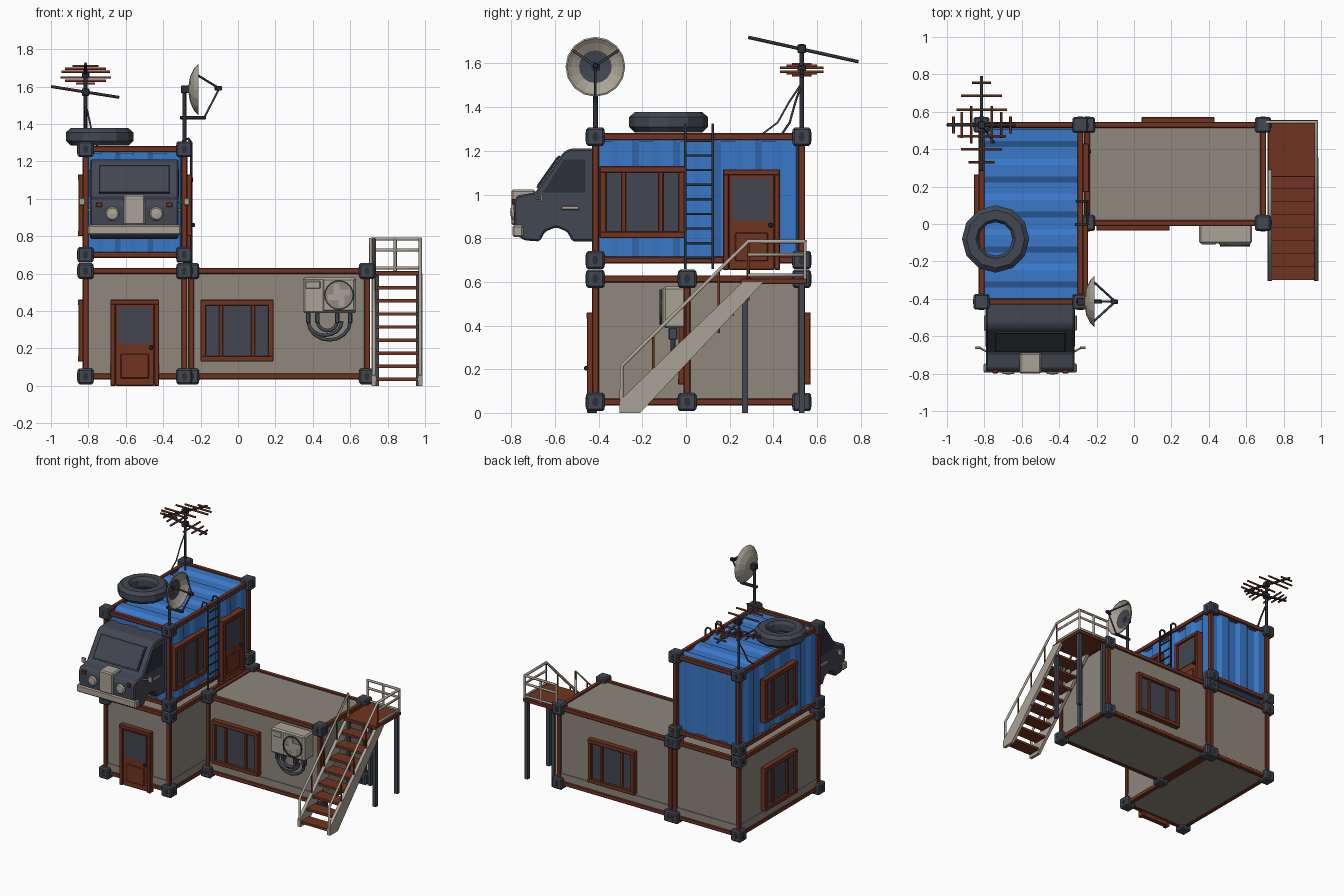
import bpy, bmesh, math
from mathutils import Matrix, Vector

if "Cube" in bpy.data.objects:
    bpy.data.objects.remove(bpy.data.objects["Cube"])


def color(name, r, g, b):
    m = bpy.data.materials.new(name)
    m.diffuse_color = [((c / 255 + 0.055) / 1.055) ** 2.4 for c in (r, g, b)] + [1]
    m.use_nodes = True
    m.node_tree.nodes["Principled BSDF"].inputs["Base Color"].default_value = m.diffuse_color
    return m


BLUE = color("blue_paint", 57, 120, 200)
WALL = color("wall_grey", 142, 135, 124)
RUST = color("rust_brown", 112, 52, 32)
SLATE = color("slate_metal", 66, 71, 82)
LIGHT = color("pale_grey", 170, 163, 150)
GLASS = color("dark_glass", 66, 70, 80)
BLACK = color("black_steel", 44, 48, 56)


def finish(bm, name, mats, mat=None):
    bmesh.ops.recalc_face_normals(bm, faces=bm.faces[:])
    me = bpy.data.meshes.new(name)
    bm.to_mesh(me)
    bm.free()
    for m in mats if isinstance(mats, list) else [mats]:
        me.materials.append(m)
    ob = bpy.data.objects.new(name, me)
    bpy.context.collection.objects.link(ob)
    if mat:
        ob.matrix_world = mat
    return ob


def boxes(name, items, m, bevel=0, mat=None):
    bm = bmesh.new()
    for lo, hi in items:
        lo, hi = Vector(lo), Vector(hi)
        bmesh.ops.create_cube(bm, size=1, matrix=Matrix.Translation((lo + hi) / 2) @ Matrix.Diagonal((*(hi - lo), 1)))
    if bevel:
        bmesh.ops.bevel(bm, geom=bm.edges[:], offset=bevel, segments=1, affect='EDGES')
    return finish(bm, name, m, mat)


def tubes(name, paths, r, m, res=1, mat=None):
    cu = bpy.data.curves.new(name, 'CURVE')
    cu.dimensions, cu.bevel_depth, cu.bevel_resolution, cu.use_fill_caps = '3D', r, res, True
    for p in paths:
        s = cu.splines.new('POLY')
        s.points.add(len(p) - 1)
        for q, co in zip(s.points, p):
            q.co = (*co, 1)
    tmp = bpy.data.objects.new(name + "_curve", cu)
    bpy.context.collection.objects.link(tmp)
    me = bpy.data.meshes.new_from_object(tmp.evaluated_get(bpy.context.evaluated_depsgraph_get()))
    bpy.data.objects.remove(tmp)
    bm = bmesh.new()
    bm.from_mesh(me)
    return finish(bm, name, m, mat)


def prism(name, pts, lo, hi, m, axis='x', bevel=0):
    bm = bmesh.new()
    to3 = (lambda p, d: (d, *p)) if axis == 'x' else (lambda p, d: (*p, d))
    f = bm.faces.new([bm.verts.new(to3(p, lo)) for p in pts])
    ex = bmesh.ops.extrude_face_region(bm, geom=[f])['geom']
    bmesh.ops.translate(bm, verts=[v for v in ex if isinstance(v, bmesh.types.BMVert)], vec=to3((0, 0), hi - lo))
    if bevel:
        bmesh.ops.bevel(bm, geom=bm.edges[:], offset=bevel, segments=1, affect='EDGES')
    return finish(bm, name, m)


def lathe(name, prof, n, m, mat, closed=True):
    bm = bmesh.new()
    vs = [bm.verts.new((r, 0, h)) for r, h in prof]
    es = [bm.edges.new((vs[i - 1], vs[i])) for i in range(0 if closed else 1, len(vs))]
    bmesh.ops.spin(bm, geom=vs + es, axis=(0, 0, 1), cent=(0, 0, 0), angle=2 * math.pi, steps=n)
    bmesh.ops.remove_doubles(bm, verts=bm.verts[:], dist=1e-4)
    return finish(bm, name, m, mat)


def place(x, y, z, deg=0):  # local -y becomes the outward wall direction
    return Matrix.Translation((x, y, z)) @ Matrix.Rotation(math.radians(deg), 4, 'Z')


# ---- container frames: corner castings with oval sockets, square beams
def frame(name, xs, ys, zs):
    c = [(x, y, z) for x in xs for y in ys for z in zs]
    h, b = 0.042, 0.016
    boxes(name + "_corner_blocks", [([k - h for k in p], [k + h for k in p]) for p in c], SLATE, 0.009)
    bm = bmesh.new()
    for p in c:
        for a in (0, 90, 180, 270):
            M = place(*p, a) @ Matrix.Translation((0, -h, 0)) @ Matrix.Rotation(math.pi / 2, 4, 'X')
            bmesh.ops.create_cone(bm, cap_ends=True, segments=12, radius1=1, radius2=1, depth=1,
                                  matrix=M @ Matrix.Diagonal((0.014, 0.022, 0.005, 1)))
    finish(bm, name + "_corner_sockets", BLACK)
    beams = []
    for p in c:
        for i, ends in enumerate((xs, ys, zs)):
            if p[i] == ends[0]:
                q = list(p)
                q[i] = ends[1]
                beams.append(([k - b for k in p], [k + b for k in q]))
    boxes(name + "_beams", beams, RUST, 0.004)


frame("left_base", (-0.815, -0.287), (-0.415, 0.53), (0.05, 0.614))
frame("right_base", (-0.25, 0.69), (0.005, 0.53), (0.05, 0.614))
frame("upper", (-0.815, -0.287), (-0.415, 0.53), (0.70, 1.265))
for n, x0, x1, y0 in (("left", -0.818, -0.284, -0.418), ("right", -0.253, 0.693, 0.002)):
    boxes(n + "_base_walls", [((x0, y0, 0.04), (x1, 0.533, 0.62))], WALL)
    boxes(n + "_base_plinth", [((x0 - .006, y0 - .006, 0.04), (x1 + .006, 0.539, 0.12))], WALL)


# ---- corrugated blue container
def ribs(a, b, n):
    out = []
    for i in range(n):
        for t, d in ((0.05, -1), (0.38, -1), (0.55, 1), (0.88, 1)):
            out.append((a + (b - a) * (i + t) / n, 0.009 * d))
    return out


X0, X1, Y0, Y1 = -0.812, -0.29, -0.412, 0.527
outline = [(x, Y0 - d) for x, d in ribs(X0, X1, 3)] + [(X1 + d, y) for y, d in ribs(Y0, Y1, 5)]
outline += [(x, Y1 + d) for x, d in ribs(X1, X0, 3)] + [(X0 - d, y) for y, d in ribs(Y1, Y0, 5)]
prism("upper_walls", outline, 0.69, 1.255, BLUE, 'z')
prism("upper_roof", [(Y0, 1.24)] + [(y, 1.266 + d) for y, d in ribs(Y0, Y1, 5)] + [(Y1, 1.24)], X0, X1, BLUE)


# ---- windows and doors
def window(name, x, y, z, deg, w=0.39, h=0.33, d=0.036):
    M, a, t = place(x, y, z, deg), w / 2, 0.03
    bars = [((-a, -d, 0), (t - a, .01, h)), ((a - t, -d, 0), (a, .01, h)),
            ((-a, -d - .002, 0), (a, .01, t)), ((-a, -d - .002, h - t), (a, .01, h))]
    bars += [((k - .011, -d + .006, 0), (k + .011, .01, h)) for k in (-0.085, 0.085)]
    boxes(name + "_frame", bars, RUST, 0.003, M)
    boxes(name + "_glass", [((.01 - a, -d + .018, .01), (a - .01, .01, h - .01))], GLASS, 0, M)


def door(name, x, y, z, deg, w=0.26, h=0.46, d=0.036):
    M, a, t = place(x, y, z, deg), w / 2, 0.026
    bars = [((-a, -d, 0), (t - a, .01, h)), ((a - t, -d, 0), (a, .01, h)), ((-a, -d - .002, h - t), (a, .01, h)),
            ((t - a, -d + .012, 0), (a - t, .01, h)), ((-.075, -d + .004, .04), (.075, 0, .17))]
    boxes(name, bars, RUST, 0.003, M)
    boxes(name + "_pane", [((-.09, -d + .008, .225), (.09, 0, .42))], GLASS, 0, M)
    boxes(name + "_knob", [((a - .052, -d - .012, .195), (a - .032, -d + .02, .215))], BLACK, 0.004, M)


window("front_window", -0.005, 0.002, 0.13, 0)
window("back_window", 0.235, 0.533, 0.13, 180)
window("left_lower_window", -0.818, 0.07, 0.13, -90)
window("left_upper_window", -0.818, 0.07, 0.80, -90)
window("right_upper_window", -0.284, -0.2, 0.80, 90)
door("front_door", -0.552, -0.418, 0.0, 0)
door("upper_door", -0.284, 0.30, 0.655, 90, d=0.042)

# ---- vehicle cab fixed to the front of the upper container
side = [(-.40, 1.21), (-.53, 1.21), (-.56, 1.195), (-.69, 1.01), (-.775, 0.995), (-.79, 0.96), (-.785, 0.82),
        (-.74, .79), (-.67, .785), (-.645, .83), (-.595, .85), (-.545, .83), (-.52, .785), (-.40, .785)]
prism("cab_body", side, -0.79, -0.318, SLATE, 'x', 0.008)
slope = Matrix.Translation((-.554, -.629, 1.103)) @ Matrix.Rotation(math.atan2(.185, .13), 4, 'X')
boxes("cab_windshield", [((-.19, -.09, -.003), (.19, .09, .006))], BLACK, 0, slope)
boxes("cab_windshield_glass", [((-.18, -.08, 0), (.18, .08, .009))], GLASS, 0, slope)
for s, n in ((-1, "left"), (1, "right")):
    cx = lambda k: -0.554 + s * k
    prism(f"cab_{n}_side_window", [(-.655, 1.01), (-.56, 1.16), (-.46, 1.16), (-.46, 1.01)],
          *sorted((cx(.23), cx(.2395))), BLACK)
    boxes(f"cab_{n}_handle", [((cx(.24) - .008, -.57, .93), (cx(.24) + .008, -.49, .948))], LIGHT, 0.003)
    tubes(f"cab_{n}_mirror_arm", [[(cx(.22), -.69, .98), (cx(.275), -.66, .985)]], 0.005, LIGHT)
    boxes(f"cab_{n}_mirror", [((cx(.28) - .016, -.668, .965), (cx(.28) + .016, -.655, 1.005))], LIGHT, 0.003)
    lamp = Matrix.Translation((cx(.118), -.785, .92)) @ Matrix.Rotation(math.pi / 2, 4, 'X')
    lathe(f"cab_{n}_headlight", [(0, 0.02), (.03, .016), (.04, .0), (.04, -.03), (0, -.03)], 12, LIGHT, lamp, False)
    boxes(f"cab_{n}_signal", [((cx(.188) - .016, -.798, .955), (cx(.188) + .016, -.77, .98))], RUST, 0.003)
boxes("cab_grille", [((-.612, -.80, .86), (-.496, -.69, 1.022))], LIGHT, 0.008)
boxes("cab_bumper", [((-.804, -.795, .805), (-.304, -.745, .86))], LIGHT, 0.008)

# ---- spare tyre on the roof
lathe("roof_tyre", [(.105, 1.285), (.155, 1.285), (.18, 1.31), (.18, 1.355), (.155, 1.377), (.105, 1.377),
                    (.09, 1.355), (.09, 1.31)], 12, SLATE, place(-.74, -.08, 0))

# ---- satellite dish facing right
tubes("dish_pole", [[(-.287, -.415, 1.29), (-.287, -.415, 1.6)]], 0.011, BLACK, 2)
boxes("dish_mount", [((-.305, -.435, 1.565), (-.255, -.395, 1.605)), ((-.31, -.425, 1.425), (-.17, -.405, 1.443))],
      BLACK, 0.003)
bowl = lathe("dish_bowl", [(0, .0), (.07, .012), (.115, .034), (.137, .056), (.13, .058), (.11, .042), (.075, .022), (0, .008)],
             16, [LIGHT, SLATE], Matrix.Translation((-.268, -.415, 1.585)) @ Matrix.Rotation(math.pi / 2, 4, 'Y'), False)
for f in bowl.data.polygons:  # dark centre on the inner side
    c = f.center
    if f.normal.z > 0 and math.hypot(c.x, c.y) < 0.07:
        f.material_index = 1
feed = (-.10, -.415, 1.59)
tubes("dish_feed_arms", [[(-.18, -.415, 1.435), feed], [(-.215, -.31, 1.66), feed], [(-.215, -.52, 1.66), feed]], 0.006, SLATE)
boxes("dish_feed", [((-.125, -.427, 1.578), (-.085, -.403, 1.602))], BLACK, 0.004)

# ---- roof antenna: mast, two crossed booms and their elements
ax, ay = -.815, .53
tubes("antenna_mast", [[(ax, ay, 1.29), (ax, ay, 1.69)]], 0.01, BLACK, 2)
tubes("antenna_booms", [[(ax, .285, 1.72), (ax, .79, 1.608)], [(-1, ay, 1.6), (-.635, ay, 1.542)]], 0.009, BLACK)
boxes("antenna_clamps", [((ax - .02, ay - .02, z - .02), (ax + .02, ay + .02, z + .02)) for z in (1.57, 1.667)], BLACK, 0.004)
els = [[(ax - w, y, 1.72 - .222 * (y - .285)), (ax + w, y, 1.72 - .222 * (y - .285))]
       for y, w in ((.33, .07), (.40, .11), (.47, .13), (.61, .135), (.685, .11), (.755, .05))]
els += [[(x, ay - w, 1.442 - .159 * x), (x, ay + w, 1.442 - .159 * x)]
        for x, w in ((-.965, .045), (-.92, .07), (-.87, .1), (-.76, .1), (-.71, .07), (-.66, .045))]
tubes("antenna_elements", els, 0.007, RUST)
tubes("antenna_cables", [[(ax + dx * k, ay + dy * k, z) for k, z in ((0, 1.51), (.06, 1.42), (.11, 1.33), (.19, 1.27))]
                         for dx, dy in ((0, -1), (.35, -.5))], 0.005, SLATE)

# ---- roof ladder on the right wall
tubes("ladder_rails", [[(-.25, y, .66), (-.25, y, 1.30), (-.265, y, 1.32), (-.29, y, 1.32), (-.31, y, 1.26)]
                       for y in (-.003, .122)], 0.007, BLACK)
tubes("ladder_rungs", [[(-.25, -.003, .71 + .067 * i), (-.25, .122, .71 + .067 * i)] for i in range(9)], 0.006, BLACK)

# ---- air conditioner with hoses
boxes("ac_body", [((.347, -.105, .388), (.632, .01, .578))], LIGHT, 0.01)
boxes("ac_panels", [((.455, -.113, .4), (.622, -.1, .57)), ((.36, -.109, .52), (.44, -.1, .56))], LIGHT, 0.004)
face = Matrix.Translation((.54, -.113, .485)) @ Matrix.Rotation(math.pi / 2, 4, 'X')
lathe("ac_fan_recess", [(0, .002), (.074, .002), (.074, -.002), (0, -.002)], 20, WALL, face, False)
lathe("ac_fan_ring", [(.072, -.002), (.072, .008), (.08, .008), (.08, -.002)], 20, BLACK, face)
for i in range(4):
    boxes(f"ac_fan_blade_{i + 1}", [((.0, -.002, .002), (.06, .03, .006))], LIGHT, 0, face @ Matrix.Rotation(i * math.pi / 2, 4, 'Z'))
boxes("ac_brackets", [((x - .012, -.08, .335), (x + .012, -.04, .39)) for x in (.375, .425, .53, .60)], SLATE, 0.004)
tubes("ac_hoses", [[(cx - r * math.cos(t * math.pi / 8), -.06, .345 - (d * math.sin(t * math.pi / 8))) for t in range(9)]
                   for cx, r, d in ((.4875, .112, .10), (.4775, .052, .05), (.465, .09, .075))], 0.011, SLATE)

# ---- stairs, platform and railings
boxes("stair_platform", [((.715, .25, .59), (.985, .555, .615))], RUST, 0.003)
boxes("stair_treads", [((.73, -.30 + .07 * i, .025 + .07 * i), (.965, -.20 + .07 * i, .043 + .07 * i)) for i in range(8)], RUST)
boxes("platform_posts", [((x - .013, y - .013, 0), (x + .013, y + .013, .6)) for x in (.74, .965) for y in (.27, .53)], SLATE)
string = [(-.305, 0), (-.305, .055), (.26, .60), (.355, .60), (-.21, 0)]
for n, x in (("inner", .727), ("outer", .975)):
    prism(f"{n}_stringer", string, x - .012, x + .012, LIGHT)
    rail = [(x, -.295, .03), (x, -.295, .215), (x, .285, .785)]
    tubes(f"{n}_handrail", [rail + ([(x, .545, .785)] if n == "outer" else [(x, .285, .6)])], 0.01, LIGHT)
    tubes(f"{n}_balusters", [[(x, y, .29 + .975 * y - .07), (x, y, .505 + .975 * y)] for y in (-.15, 0, .15)]
          + [[(x, .285, .6), (x, .285, .785)]], 0.006, RUST)
tubes("platform_rails", [[(.975, .285, z), (.975, .545, z), (.71, .545, z)] for z in (.63, .725)]
      + [[(.975, .545, .785), (.71, .545, .785)]]
      + [[(x, .545, .6), (x, .545, .79)] for x in (.71, .84, .975)], 0.009, LIGHT)
